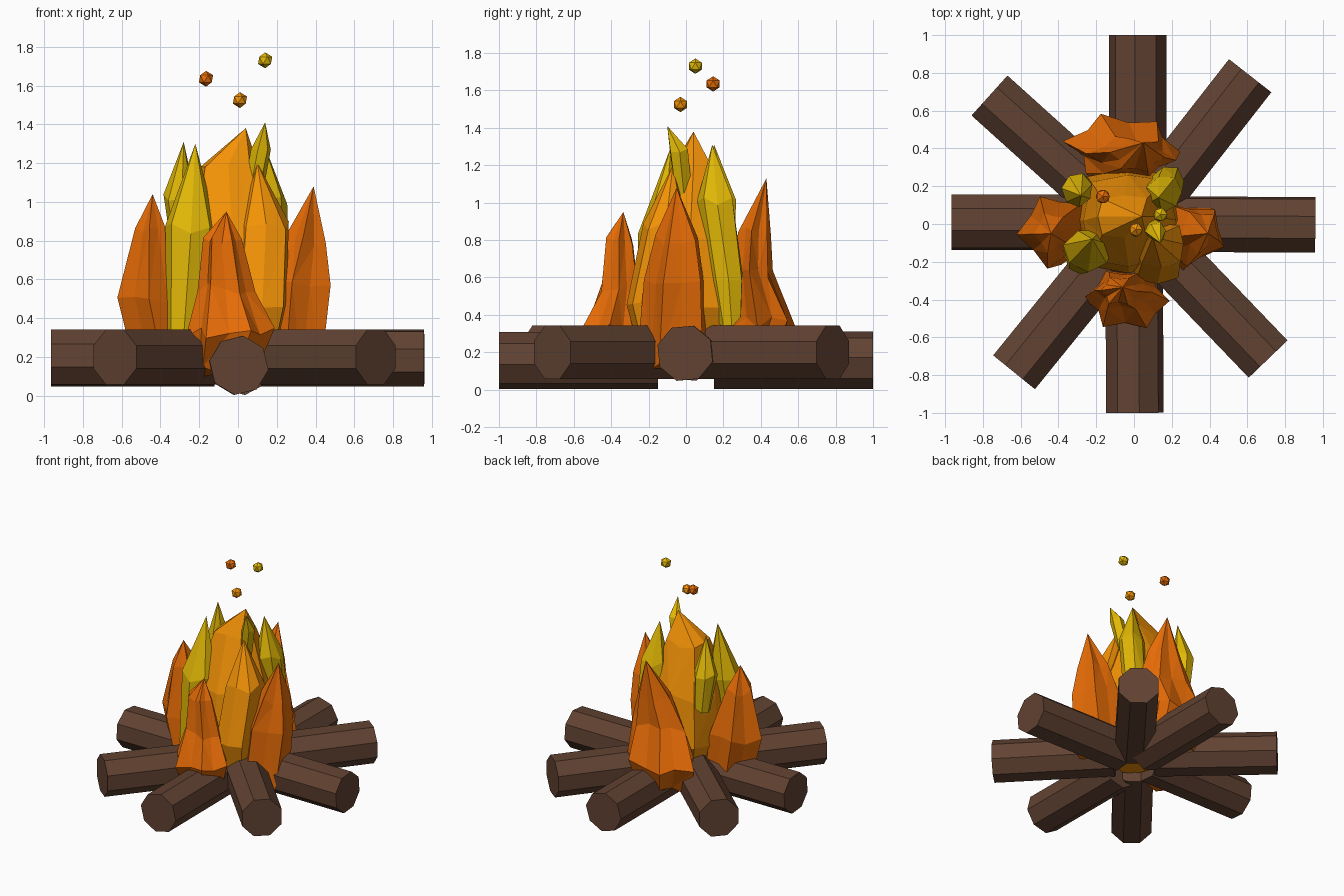
import bpy, bmesh, math, random
from mathutils import Vector

if "Cube" in bpy.data.objects:
    bpy.data.objects.remove(bpy.data.objects["Cube"])

random.seed(4)


def material(name, rgb):
    m = bpy.data.materials.new(name)
    m.diffuse_color = (*rgb, 1)
    m.use_nodes = True
    m.node_tree.nodes["Principled BSDF"].inputs["Base Color"].default_value = m.diffuse_color
    return m


BARK = material("bark", (0.12, 0.055, 0.032))
DEEP = material("deep_orange", (0.80, 0.15, 0.002))
AMBER = material("amber", (0.90, 0.29, 0.002))
YELLOW = material("yellow", (0.76, 0.48, 0.002))


def finish(name, bm, mat):
    bmesh.ops.recalc_face_normals(bm, faces=bm.faces)
    me = bpy.data.meshes.new(name)
    bm.to_mesh(me)
    bm.free()
    me.materials.append(mat)
    bpy.context.collection.objects.link(bpy.data.objects.new(name, me))


def skin(bm, rings):
    for a, b in zip(rings, rings[1:]):
        n = len(a)
        for i in range(n):
            j = (i + 1) % n
            bm.faces.new((a[i], a[j], b[j], b[i]))


def log(name, start, end, z, turn, radius=0.154, sides=8):
    bm = bmesh.new()
    p, q = Vector((*start, z)), Vector((*end, z))
    side = (q - p).normalized().cross(Vector((0, 0, 1)))
    rings = []
    for c in (p, q):
        ring = []
        for i in range(sides):
            a = math.tau * i / sides + turn
            ring.append(bm.verts.new(c + radius * (side * math.cos(a) + Vector((0, 0, math.sin(a))))))
        rings.append(ring)
    skin(bm, rings)
    bm.faces.new(rings[0])
    bm.faces.new(rings[1])
    finish(name, bm, BARK)


def flame(name, mat, rings, tip, sides=8, ridge=0.12):
    """Rings are (z, x, y, half width x, half width y); alternate corners pinch in to make ridges."""
    bm = bmesh.new()
    turn = random.uniform(0, 0.5)
    bulge = [(1 if i % 2 else 1 - 2 * ridge) * random.uniform(0.96, 1.08) for i in range(sides)]
    loops = []
    for z, x, y, rx, ry in rings:
        loop = []
        for i in range(sides):
            a = math.tau * i / sides + turn
            loop.append(bm.verts.new((x + rx * bulge[i] * math.cos(a),
                                      y + ry * bulge[i] * math.sin(a),
                                      z + random.uniform(-0.03, 0.03))))
        loops.append(loop)
    skin(bm, loops)
    bm.faces.new(loops[0])
    top = bm.verts.new(tip)
    for i in range(sides):
        bm.faces.new((loops[-1][i], loops[-1][(i + 1) % sides], top))
    bmesh.ops.triangulate(bm, faces=[f for f in bm.faces if len(f.verts) == 4])
    finish(name, bm, mat)


# Eight logs radiating from the middle
F = math.pi / 8
LOGS = [((0.0, -0.15), (0.005, -1.0), 0.157, 0.15), ((0.02, 0.15), (0.02, 1.0), 0.157, 0.1),
        ((-0.12, 0.01), (-0.965, 0.01), 0.195, 0.3), ((0.12, 0.0), (0.96, -0.005), 0.195, 0.3),
        ((-0.11, 0.09), (-0.765, 0.68), 0.20, F), ((0.11, -0.09), (0.71, -0.715), 0.20, F),
        ((-0.08, -0.10), (-0.635, -0.785), 0.20, F), ((0.08, 0.10), (0.615, 0.785), 0.20, F)]
for i, (s, e, z, t) in enumerate(LOGS):
    log(f"log_{i + 1}", s, e, z, t)

# Outer deep orange flames
flame("left_flame", DEEP, [(0.12, -0.35, -0.03, 0.17, 0.18), (0.50, -0.42, -0.03, 0.19, 0.20),
                           (0.84, -0.44, -0.04, 0.085, 0.11)], (-0.44, -0.05, 1.04), sides=10)
flame("right_flame", DEEP, [(0.12, 0.26, -0.06, 0.18, 0.20), (0.58, 0.30, -0.05, 0.19, 0.17),
                            (0.80, 0.35, -0.04, 0.11, 0.12)], (0.39, -0.05, 1.08), sides=10)
flame("front_flame", DEEP, [(0.12, -0.09, -0.32, 0.17, 0.14), (0.32, -0.04, -0.40, 0.23, 0.17),
                            (0.55, -0.06, -0.355, 0.15, 0.11), (0.79, -0.08, -0.355, 0.10, 0.08)],
      (-0.06, -0.335, 0.95), sides=12, ridge=0.13)
flame("back_flame", DEEP, [(0.15, -0.03, 0.34, 0.23, 0.16), (0.36, -0.06, 0.41, 0.30, 0.175),
                           (0.62, -0.01, 0.355, 0.23, 0.11), (0.85, 0.02, 0.365, 0.14, 0.09)],
      (0.05, 0.43, 1.13), sides=12, ridge=0.13)

# Amber core
flame("core_flame", AMBER, [(0.11, 0.0, 0.0, 0.14, 0.14), (0.42, -0.03, 0.02, 0.30, 0.32),
                            (0.80, -0.03, 0.02, 0.27, 0.28), (1.18, -0.05, 0.04, 0.16, 0.13)],
      (0.04, 0.04, 1.38), ridge=0.06)
flame("core_front_flame", AMBER, [(0.25, 0.10, -0.14, 0.12, 0.14), (0.48, 0.12, -0.18, 0.15, 0.15),
                                  (0.88, 0.14, -0.11, 0.14, 0.13)], (0.10, -0.07, 1.20), ridge=0.06)

# Yellow tongues
flame("yellow_left_front", YELLOW, [(0.30, -0.28, -0.19, 0.09, 0.08), (0.86, -0.24, -0.14, 0.14, 0.12)],
      (-0.22, -0.08, 1.30), sides=7, ridge=0.04)
flame("yellow_left_back", YELLOW, [(0.75, -0.28, 0.20, 0.06, 0.06), (1.02, -0.30, 0.18, 0.085, 0.09)],
      (-0.28, 0.15, 1.31), sides=7, ridge=0.04)
flame("yellow_right", YELLOW, [(0.36, 0.19, 0.24, 0.06, 0.06), (0.60, 0.18, 0.22, 0.09, 0.09),
                               (1.00, 0.16, 0.16, 0.10, 0.10)], (0.13, 0.14, 1.31), sides=7, ridge=0.04)
flame("yellow_top", YELLOW, [(1.00, 0.07, -0.01, 0.05, 0.05), (1.26, 0.12, -0.04, 0.055, 0.055)],
      (0.14, -0.10, 1.41), sides=6, ridge=0.06)

# Floating sparks
for i, (p, m) in enumerate([((-0.165, 0.145, 1.635), DEEP), ((0.01, -0.03, 1.525), AMBER),
                            ((0.14, 0.05, 1.73), YELLOW)]):
    bm = bmesh.new()
    bmesh.ops.create_icosphere(bm, subdivisions=1, radius=0.041)
    bmesh.ops.translate(bm, verts=bm.verts, vec=p)
    finish(f"spark_{i + 1}", bm, m)
